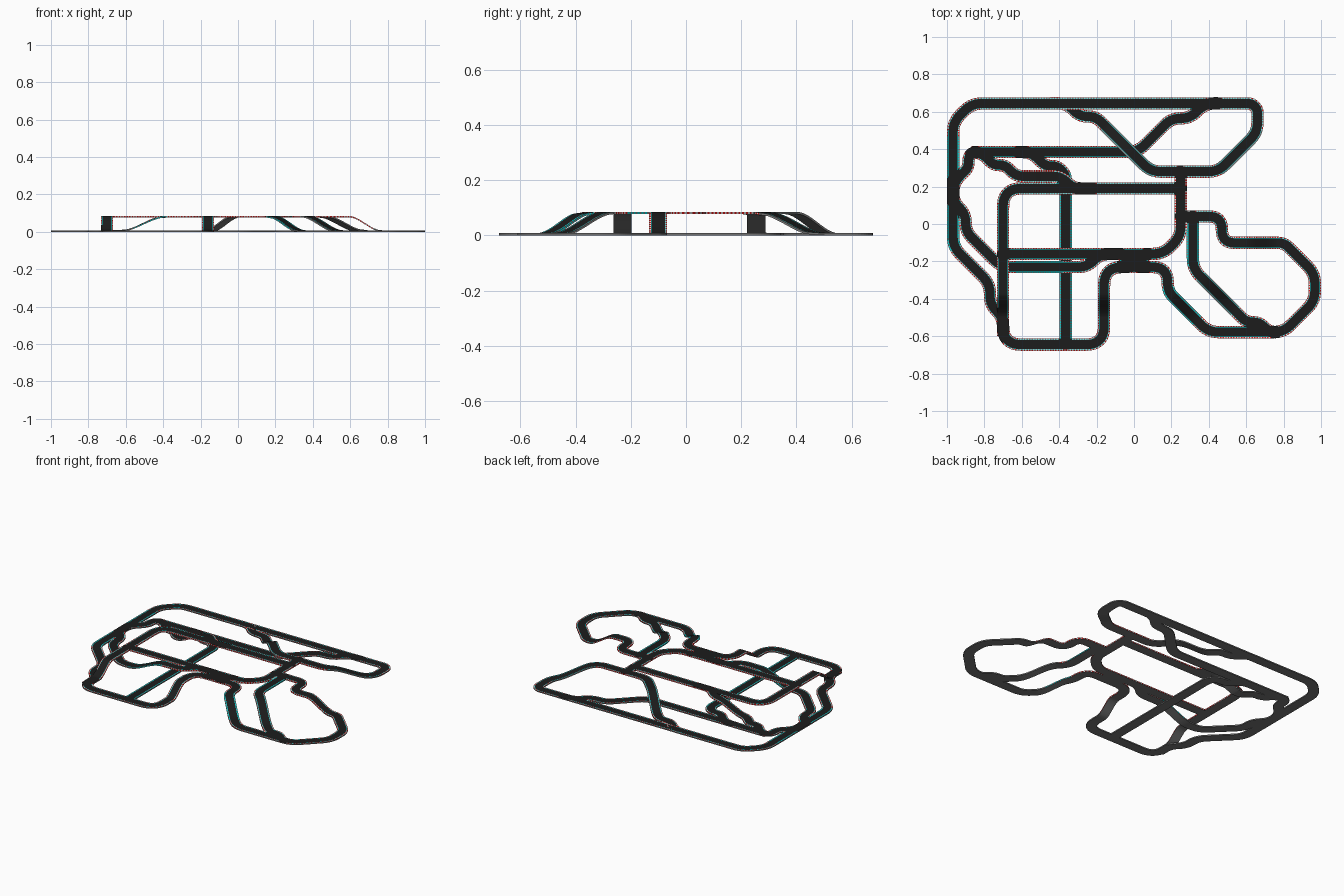
import bpy
from math import ceil
from mathutils import Vector, kdtree

cube = bpy.data.objects.get("Cube")
if cube:
    bpy.data.objects.remove(cube)

HALF, KERB, LANE = 0.033, 0.0265, 0.0245  # half widths: outside, kerb inside, lane
GROUND, RAISED = 0.008, 0.085             # road surface heights
THICK, STEP = 0.008, 0.007
COMPASS = {"N": Vector((0, 1, 0)), "S": Vector((0, -1, 0)),
           "E": Vector((1, 0, 0)), "W": Vector((-1, 0, 0))}


def make_material(name, red, green, blue):
    mat = bpy.data.materials.new(name)
    mat.use_nodes = True
    colour = (red, green, blue, 1)
    mat.diffuse_color = colour
    mat.node_tree.nodes["Principled BSDF"].inputs["Base Color"].default_value = colour
    return mat


MATERIALS = [
    make_material("asphalt", .0115, .0115, .0115),
    make_material("concrete_underside", .17, .17, .17),
    make_material("kerb_red", .8, .01, .01),
    make_material("kerb_white", .8, .8, .8),
    make_material("line_cyan", 0, .7, .7),
    make_material("kerb_grey", .22, .22, .22),
]
ASPHALT, CONCRETE, RED, WHITE, CYAN, GREY = range(len(MATERIALS))
KERBS = {"plain": (RED, WHITE), "cyan": (CYAN, GREY), "grey": (GREY, GREY)}


def trace(x, y, height, moves):
    """Corners of a road driven along compass headings, and a kerb style per leg.

    Each move holds a heading and the x to reach (the y when due north or south);
    the words up and down make it a ramp."""
    corners, styles = [Vector((x, y, height))], []
    for words, target in moves:
        heading, *options = words.split()
        way = sum((COMPASS[c] for c in heading), Vector((0, 0, 0)))
        axis = 1 if way.x == 0 else 0
        p = corners[-1] + way * abs(target - corners[-1][axis])
        if "up" in options:
            p.z = RAISED
        elif "down" in options:
            p.z = GROUND
        corners.append(p)
        styles.append(next((o for o in options if o in KERBS), "plain"))
    return corners, styles


def bend(a, b, c):
    """Rounding length: none when straight on, wide at a square corner."""
    turn = (b - a).xy.angle((c - b).xy)
    return 0 if turn < .1 else .055 if turn < 1 else .1


def ease(a, b, t):
    """Point on a straight leg, with a smooth rise or fall."""
    q = a.lerp(b, t)
    q.z = a.z + (b.z - a.z) * t * t * (3 - 2 * t)
    return q


def centreline(corners, styles):
    """Round the corners, then space the points evenly for regular kerb blocks."""
    legs = [(b - a).length for a, b in zip(corners, corners[1:])]
    bends = [0] + [bend(*abc) for abc in zip(corners, corners[1:], corners[2:])] + [0]
    cuts = list(bends)
    for i, length in enumerate(legs):
        share = .98 * length / max(bends[i] + bends[i + 1], length)
        for j in (i, i + 1):
            cuts[j] = min(cuts[j], bends[j] * share)
    dense = [(corners[0], styles[0])]
    for i, length in enumerate(legs):
        a, b = corners[i], corners[i + 1]
        start, end = cuts[i] / length, 1 - cuts[i + 1] / length
        dense += [(ease(a, b, start + (end - start) * k / 30), styles[i])
                  for k in range(1, 31)]
        if cuts[i + 1]:
            p = dense[-1][0]
            q = ease(b, corners[i + 2], cuts[i + 1] / legs[i + 1])
            for k in range(1, 13):
                t = k / 12
                dense.append((p.lerp(b, t).lerp(b.lerp(q, t), t),
                              styles[i if t < .5 else i + 1]))

    dist = [0]
    for (a, _), (b, _) in zip(dense, dense[1:]):
        dist.append(dist[-1] + (b - a).length)
    count, j, path = ceil(dist[-1] / STEP), 0, []
    for k in range(count + 1):
        d = dist[-1] * k / count
        while j < len(dense) - 2 and dist[j + 1] < d:
            j += 1
        t = (d - dist[j]) / (dist[j + 1] - dist[j])
        path.append((dense[j][0].lerp(dense[j + 1][0], t), dense[j + 1][1]))
    return path


roads = {}


def road(name, x, y, height, *moves):
    roads[name] = centreline(*trace(x, y, height, moves))


# Long outer road, rising to a bridge at the back right
road("outer_road", -.7, -.6, GROUND,
     ("N", -.5), ("NW", -.77), ("N", -.32), ("NW", -.967), ("N cyan", .475),
     ("N", .545), ("NE", -.868), ("E", .63), ("SE", .66), ("S", .49),
     ("SW up grey", .45), ("W", .09), ("NW grey", -.01), ("NW down grey", -.16),
     ("NW", -.205), ("W", -.29), ("NW", -.36), ("W", -.45))
# Ground road across the back, and its two slip roads
road("back_cross_road", -.967, .12, GROUND,
     ("N", .22), ("NE", -.885), ("N", .385), ("E", .02), ("NE", .2),
     ("E", .3), ("NE", .38), ("E", .45))
road("back_slip_ramp", -.87, .385, GROUND,
     ("E", -.82), ("SE", -.75), ("E", -.69), ("SE", -.63), ("E up", -.39),
     ("SE", -.325), ("E", -.22))
road("underpass_road", -.62, .385, GROUND,
     ("E", -.55), ("SE", -.475), ("E", -.41), ("SE", -.365), ("S cyan", -.64))
# Main circuit: raised middle, ground loops at the front and the right
road("main_circuit", .25, .19, RAISED,
     ("W", -.7), ("S", -.37), ("S down", -.5), ("S", -.645), ("E", -.16),
     ("N", -.5), ("N up", -.37), ("N", -.23), ("E", .18), ("S", -.36),
     ("SE down cyan", .34), ("SE", .398), ("E", .8), ("NE", .967), ("N", -.265),
     ("NW", .803), ("W", .77), ("W up", .59), ("W", .47), ("N", .04), ("W", .25))
road("inner_bridge", .25, .28, RAISED,
     ("S", -.066), ("SW", .156), ("W", -.7))
# Left slip road, passing under the circuit and up to the bridge
road("side_slip_ramp", -.967, .23, GROUND,
     ("S", .12), ("SE", -.9), ("S", -.04), ("SE", -.71), ("E", -.63),
     ("E up cyan", -.38), ("E", -.25), ("NE", -.18), ("E", -.1))
# Road down into the right loop
road("right_loop_road", .315, .04, RAISED,
     ("S cyan", -.24), ("SE", .36), ("SE down grey", .54), ("SE", .6),
     ("E", .67), ("SE", .723), ("E", .76))
# Crossed links between the two raised straights
road("link_road_left", -.07, -.16, RAISED, ("SE", 0), ("E", .07))
road("link_road_right", .07, -.16, RAISED, ("SW", 0), ("W", -.07))

# Lookup of every centreline point, to find where roads join
samples = [(p, name) for name, path in roads.items() for p, _ in path]
tree = kdtree.KDTree(len(samples))
for i, (p, _) in enumerate(samples):
    tree.insert(p, i)
tree.balance()


def strip_colour(s, centre, name, style, k):
    # Strips in order: kerb, line, lane, line, kerb, side, underside, side
    if s == 2:
        return ASPHALT
    if s == 6 or s > 4 and centre.z < GROUND * 2:
        return CONCRETE
    # Kerbs stop where another road joins at the same level
    if any(samples[i][1] != name for _, i, _ in tree.find_range(centre, HALF)):
        return ASPHALT
    return CYAN if s in (1, 3) else KERBS[style][k % 2]


def build_road(name, path):
    verts, faces, colours = [], [], []
    down = Vector((0, 0, THICK))
    for k, (p, _) in enumerate(path):
        along = path[min(k + 1, len(path) - 1)][0] - path[max(k - 1, 0)][0]
        side = Vector((-along.y, along.x, 0)).normalized()
        verts += [p + side * w for w in (HALF, KERB, LANE, -LANE, -KERB, -HALF)]
        verts += [p - side * HALF - down, p + side * HALF - down]
    for k in range(len(path) - 1):
        for s in range(8):
            t = (s + 1) % 8
            face = [k * 8 + n for n in (s, t, t + 8, s + 8)]
            faces.append(face)
            centre = sum((verts[v] for v in face), Vector((0, 0, 0))) / 4
            colours.append(strip_colour(s, centre, name, path[k + 1][1], k))
    # End caps
    last = len(verts) - 8
    faces += [list(range(7, -1, -1)), list(range(last, last + 8))]
    colours += [CONCRETE, CONCRETE]

    mesh = bpy.data.meshes.new(name)
    mesh.from_pydata(verts, [], faces)
    for mat in MATERIALS:
        mesh.materials.append(mat)
    mesh.polygons.foreach_set("material_index", colours)
    mesh.update()
    bpy.context.collection.objects.link(bpy.data.objects.new(name, mesh))


for name, path in roads.items():
    build_road(name, path)
